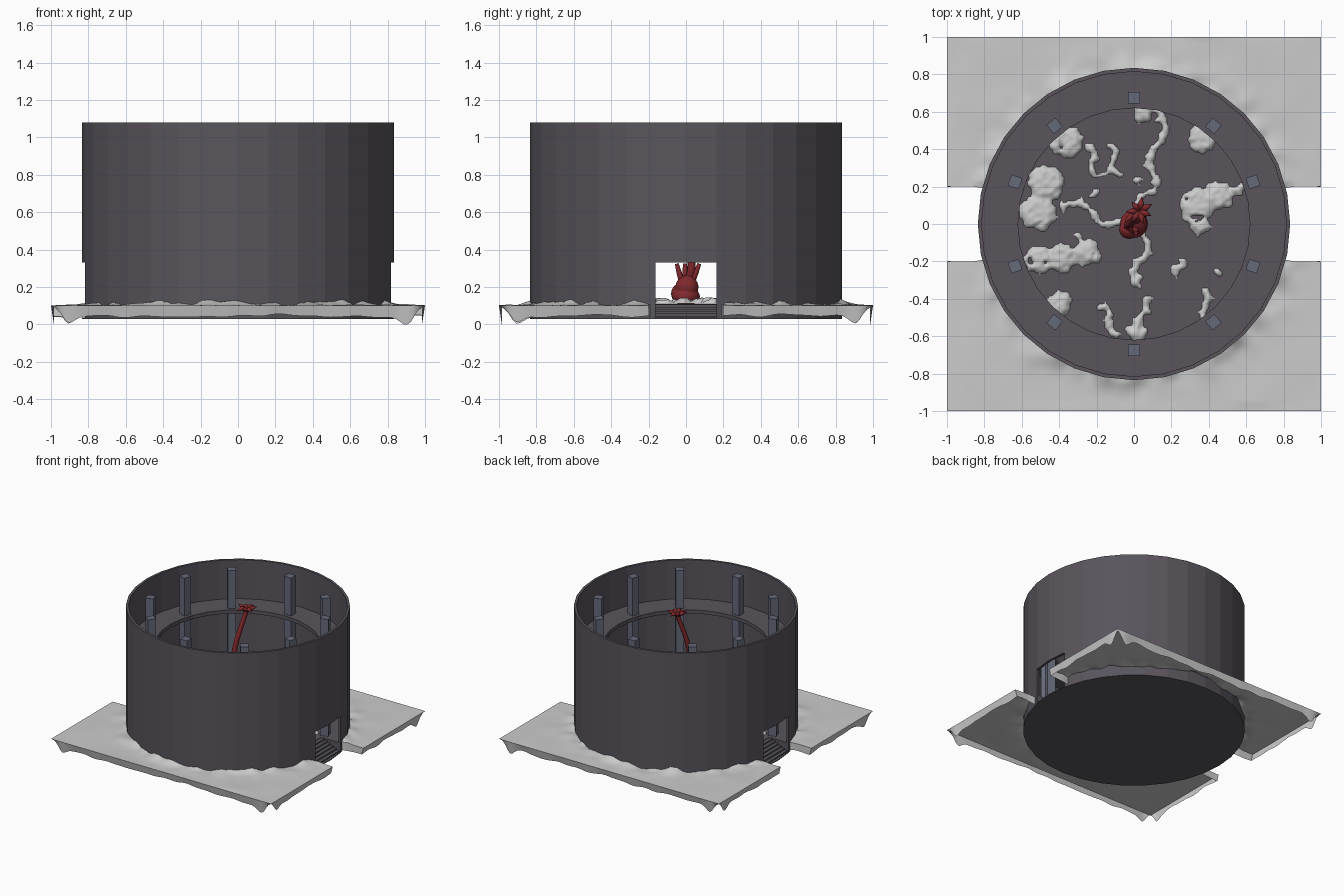
import bpy, bmesh, math, random
from mathutils import Vector, Matrix, noise

if "Cube" in bpy.data.objects:
    bpy.data.objects.remove(bpy.data.objects["Cube"])

random.seed(4)
SIDES, FLOOR = 32, 0.11


def material(name, rgb):
    m = bpy.data.materials.new(name)
    m.diffuse_color = (*rgb, 1)
    m.use_nodes = True
    m.node_tree.nodes["Principled BSDF"].inputs["Base Color"].default_value = m.diffuse_color
    return m


STONE = material("dark_stone", (0.1, 0.09, 0.107))
PILLAR = material("blue_grey_stone", (0.13, 0.14, 0.19))
RED = material("dark_red", (0.22, 0.022, 0.026))


def make(name, bm, mat=None, smooth=False):
    me = bpy.data.meshes.new(name)
    bmesh.ops.recalc_face_normals(bm, faces=bm.faces)
    bm.to_mesh(me)
    bm.free()
    ob = bpy.data.objects.new(name, me)
    bpy.context.collection.objects.link(ob)
    if mat:
        me.materials.append(mat)
    if smooth:
        me.shade_smooth()
    return ob


def lathe(name, profile, mat, closed=False):
    bm = bmesh.new()
    vs = [bm.verts.new((r, 0, z)) for r, z in profile]
    es = [bm.edges.new(p) for p in zip(vs, vs[1:])]
    if closed:
        es.append(bm.edges.new((vs[-1], vs[0])))
    bmesh.ops.spin(bm, geom=vs + es, cent=(0, 0, 0), axis=(0, 0, 1),
                   angle=2 * math.pi, steps=SIDES, use_duplicate=False)
    bmesh.ops.remove_doubles(bm, verts=bm.verts, dist=1e-4)
    return make(name, bm, mat)


def add_box(bm, lo, hi, rot=0):
    lo, hi = Vector(lo), Vector(hi)
    m = (Matrix.Translation((lo + hi) / 2) @ Matrix.Rotation(rot, 4, 'Z')
         @ Matrix.Diagonal((*(hi - lo), 1)))
    bmesh.ops.create_cube(bm, size=1, matrix=m)


def tube(name, pts, mat):
    # each point: x, y, z, radius
    cu = bpy.data.curves.new(name, 'CURVE')
    cu.dimensions = '3D'
    cu.bevel_depth, cu.bevel_resolution, cu.use_fill_caps = 1, 2, True
    cu.resolution_u = 6
    sp = cu.splines.new('BEZIER')
    sp.bezier_points.add(len(pts) - 1)
    for b, (x, y, z, r) in zip(sp.bezier_points, pts):
        b.co, b.radius = (x, y, z), r
        b.handle_left_type = b.handle_right_type = 'AUTO'
    ob = bpy.data.objects.new(name, cu)
    bpy.context.collection.objects.link(ob)
    cu.materials.append(mat)


# Round wall and floor, with two doorways cut out
drum = lathe("round_wall", [(0, .03), (.835, .03), (.835, 1.08), (.815, 1.08),
                            (.815, FLOOR), (0, FLOOR)], STONE)
bm = bmesh.new()
for s in (-1, 1):
    add_box(bm, (s * .795 - .155, -.163, .036), (s * .795 + .155, .163, .33))
cutter = make("door_cutter", bm)
cutter.hide_render = cutter.hide_viewport = True
cut = drum.modifiers.new("doors", 'BOOLEAN')
cut.object, cut.operation, cut.solver = cutter, 'DIFFERENCE', 'EXACT'

# Steps in both doorways
bm = bmesh.new()
for s in (-1, 1):
    for i in range(6):
        a, b = sorted((s * (.81 - i * .028), s * .64))
        add_box(bm, (a, -.163, .034 + i * .012), (b, .163, .046 + i * .012))
make("door_steps", bm, STONE)

# Gallery ring and columns
lathe("gallery", [(.62, .73), (.82, .73), (.82, .76), (.62, .76)], STONE, True)
bm = bmesh.new()
for half in (0, 180):
    for a in (19.5, 51, 90, 129, 160.5):
        t = math.radians(a + half)
        x, y, h = .675 * math.cos(t), .675 * math.sin(t), .031
        add_box(bm, (x - h, y - h, FLOOR), (x + h, y + h, 1.07), t)
make("columns", bm, PILLAR)


def snow_grid(n, half):
    bm = bmesh.new()
    bmesh.ops.create_grid(bm, x_segments=n, y_segments=n, size=half)
    return bm


def drop_faces(bm, test):
    bmesh.ops.delete(bm, geom=[f for f in bm.faces if test(f.calc_center_median())],
                     context='FACES')


# Snow sheet around the wall, with a drooping rim
bm = snow_grid(100, 1)
drop_faces(bm, lambda c: c.xy.length < .83
           or abs(c.y) < .2 + .025 * noise.noise((c.x * 16, c.y, 3)))
for v in bm.verts:
    r = v.co.xy.length
    if v.is_boundary and r < .87:
        v.co.xy *= .825 / r
    lump = max(0, .35 + noise.noise(v.co * 9)) * math.exp(-max(0, r - .83) / .05)
    inside = max(abs(v.co.x), abs(v.co.y)) < .98
    v.co.z = .102 + .04 * lump + .006 * noise.noise(v.co * 4) * inside
rim = bmesh.ops.extrude_edge_only(bm, edges=[e for e in bm.edges if e.is_boundary])
for v in [g for g in rim['geom'] if isinstance(g, bmesh.types.BMVert)]:
    u, w = sorted((abs(v.co.x), abs(v.co.y)))
    z = .045 + .018 * noise.noise(v.co * 7)
    if w > .99:
        z -= .04 * math.exp(-((u - .92) / .05) ** 2)
        z += max(0, u - .93) / .07 * (.095 - z)
        v.co.xy *= .985
    v.co.z = max(0, z)
ground = make("snow_ground", bm)
bpy.context.view_layer.objects.active = ground
ground.select_set(True)
bpy.ops.object.shade_smooth_by_angle(angle=math.radians(50))

# Snow patches on the floor: round blobs, wandering trails, random crumbs
blobs = [(-.47, .22, .1), (-.51, .06, .1), (-.36, .44, .09), (-.51, -.19, .08),
         (-.39, -.18, .08), (-.25, -.15, .075), (.05, .6, .06), (.37, .46, .085),
         (.34, .1, .1), (.45, .15, .08), (.35, 0, .06), (.01, -.58, .055), (-.4, -.43, .07)]
trails = [(.13, .6, .12, .25), (.12, .25, .03, .08), (-.25, .42, -.19, .26),
          (-.06, .02, -.38, .09), (.05, -.06, .02, -.33), (.06, -.4, .03, -.56),
          (-.18, -.44, -.09, -.59), (.38, -.36, .38, -.5), (.22, -.26, .26, -.2),
          (-.13, .42, -.09, .27), (.45, .17, .58, .2)]
dots = [(Vector((x, y)), r) for x, y, r in blobs]
for k, (x0, y0, x1, y1) in enumerate(trails):
    a, b = Vector((x0, y0)), Vector((x1, y1))
    side = (b - a).orthogonal() * .13
    n = max(4, int((b - a).length / .016))
    dots += [(a.lerp(b, i / n) + side * math.sin(2 * math.pi * i / n), .023)
             for i in range(n + 1)]
for k in range(8):
    t, r = random.uniform(0, 6.28), random.uniform(.2, .6)
    dots.append((Vector((r * math.cos(t), r * math.sin(t))), .024))


def depth(p):
    best = max(r - (p - c).length for c, r in dots)
    q = Vector((p.x, p.y, 0))
    hole = max(0, noise.noise(q * 17) - .36) * .35 if best > .03 else 0
    return best + .022 * noise.noise(q * 24) - hole


bm = snow_grid(132, .7)
drop_faces(bm, lambda c: depth(c.xy) < 0)
for _ in range(2):
    bmesh.ops.smooth_vert(bm, verts=[v for v in bm.verts if v.is_boundary], factor=.5,
                          use_axis_x=True, use_axis_y=True)
for v in bm.verts:
    d = min(.022, max(0, depth(v.co.xy)) * .6)
    v.co.z = FLOOR + (.002 if v.is_boundary else .008 + d + .006 * noise.noise(v.co * 40))
make("snow_patches", bm, None, True)

# Heart body: merged lobes
bm = bmesh.new()
for loc, size in (((0, 0, .15), (.075, .075, .05)), ((.01, .005, .2), (.06, .062, .06)),
                  ((-.025, -.03, .165), (.055, .05, .055)), ((.01, .01, .23), (.04, .045, .035))):
    bmesh.ops.create_icosphere(bm, subdivisions=3, radius=1,
                               matrix=Matrix.Translation(loc) @ Matrix.Diagonal((*size, 1)))
heart = make("heart", bm, RED, True)
rem = heart.modifiers.new("merge", 'REMESH')
rem.mode, rem.voxel_size, rem.use_smooth_shade = 'VOXEL', .006, True

# Long stalk and short heart vessels
tube("stalk", [(0, .02, .24, .026), (.02, .03, .32, .022), (-.03, 0, .5, .02),
               (-.03, -.01, .68, .02), (.03, .07, 1.03, .017)], RED)
for i, (x, y) in enumerate([(.01, -.045), (-.02, -.005), (.02, .065)]):
    tube(f"vessel_{i}", [(x * .5, y * .5, .23, .018), (x, y * .8, .275, .015),
                         (x, y * 1.1, .325, .011)], RED)

# Petals opening at the top of the stalk
for i in range(7):
    a = i * 2 * math.pi / 7 + .5
    c, s, L = math.cos(a), math.sin(a), random.uniform(.055, .08)
    tube(f"petal_{i}", [(.03, .07, 1.02, .012), (.03 + c * L * .5, .07 + s * L * .5, 1.045, .017),
                        (.03 + c * L, .07 + s * L, 1.04 + random.uniform(-.01, .025), .002)], RED)
